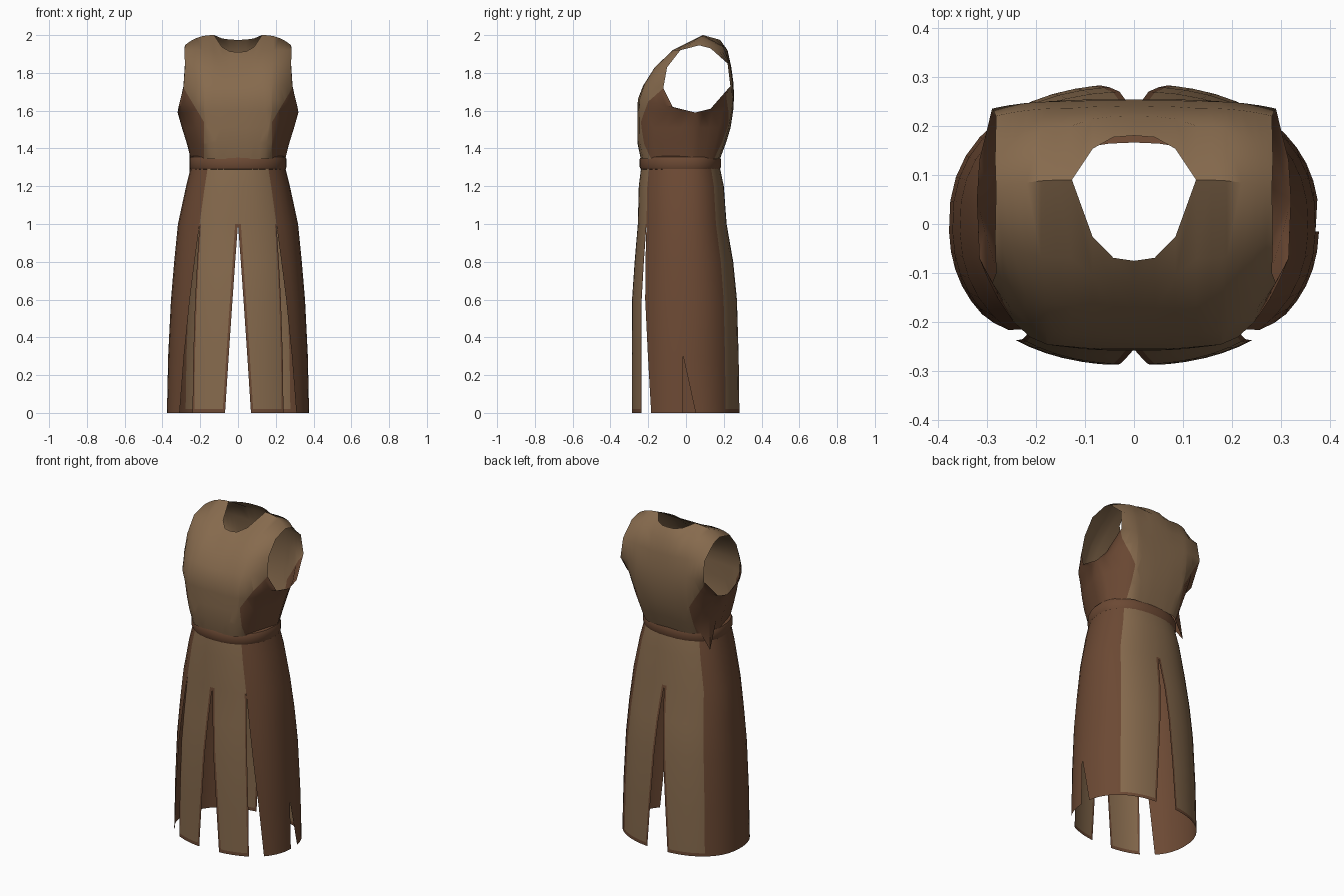
import bpy, bmesh, math
from mathutils import Vector

if "Cube" in bpy.data.objects:
    bpy.data.objects.remove(bpy.data.objects["Cube"], do_unlink=True)


def material(name, rgb):
    m = bpy.data.materials.new(name)
    m.use_nodes = True
    m.diffuse_color = (*rgb, 1)
    bsdf = m.node_tree.nodes["Principled BSDF"]
    bsdf.inputs["Base Color"].default_value = (*rgb, 1)
    bsdf.inputs["Roughness"].default_value = 0.9
    return m


TAN, BROWN = 0, 1
materials = [material("tan cloth", (0.24, 0.145, 0.075)),
             material("brown leather", (0.15, 0.067, 0.034))]


def finish(name, bm, angle=40):
    bmesh.ops.remove_doubles(bm, verts=bm.verts, dist=0.0005)
    bmesh.ops.recalc_face_normals(bm, faces=bm.faces)
    mesh = bpy.data.meshes.new(name)
    bm.to_mesh(mesh)
    bm.free()
    obj = bpy.data.objects.new(name, mesh)
    bpy.context.collection.objects.link(obj)
    for m in materials:
        mesh.materials.append(m)
    bpy.ops.object.select_all(action="DESELECT")
    obj.select_set(True)
    bpy.context.view_layer.objects.active = obj
    bpy.ops.object.shade_smooth_by_angle(angle=math.radians(angle))
    return obj


def grid(bm, rows, colour=lambda i, j: 0):
    verts = [[bm.verts.new(p) for p in row] for row in rows]
    for i in range(len(rows) - 1):
        for j in range(len(rows[0]) - 1):
            face = bm.faces.new((verts[i][j], verts[i][j + 1],
                                 verts[i + 1][j + 1], verts[i + 1][j]))
            face.material_index = colour(i, j)


def oval(angle, side, width, front, back, z):
    """Point on a squarish oval; angle 0 is the front, 180 the back."""
    a = math.radians(angle)
    c = math.cos(a)
    depth = -front if c > 0 else back
    return (side * width * max(0, math.sin(a)) ** 0.88, depth * abs(c) ** 0.88, z)


def lerp(a, b, t):
    return a + (b - a) * t


# Skirt: height, half width, front depth, back depth
skirt_rows = [(0, .377, .288, .285), (.02, .376, .288, .285), (.3, .37, .288, .28),
              (.6, .355, .286, .27), (.8, .338, .272, .25), (1, .318, .255, .215),
              (1.2, .275, .25, .2), (1.32, .245, .235, .175)]
SEAM, BACK_SEAM, EDGE = 37, 135, 1.8


def skirt_strip(bm, side, start, end, count, edges=(False, False), colour=TAN):
    """Strip between two angles that vary with height, with darker hemmed edges."""
    rows = []
    for z, w, f, b in skirt_rows:
        a0, a1 = start(z), end(z)
        angles = [lerp(a0, a1, i / count) for i in range(count + 1)]
        if edges[0]:
            angles.insert(1, a0 + EDGE)
        if edges[1]:
            angles.insert(-1, a1 - EDGE)
        rows.append([oval(a, side, w, f, b, z) for a in angles])
    last = len(rows[0]) - 2

    def pick(i, j):
        hem = i == 0
        border = skirt_rows[i][0] < 1 and ((edges[0] and j == 0) or (edges[1] and j == last))
        return BROWN if hem or border else colour
    grid(bm, rows, pick)


bm = bmesh.new()
for side in (1, -1):
    def opening(z):
        return max(0, 1 - z)

    def notch(z):
        return 10 * max(0, 1 - z / 0.3) if side > 0 else 0
    skirt_strip(bm, side, lambda z: 8.3 * opening(z), lambda z: SEAM, 5, (True, True))
    skirt_strip(bm, side, lambda z: SEAM + 16 * opening(z), lambda z: 88, 5, colour=BROWN)
    skirt_strip(bm, side, lambda z: 88 + notch(z), lambda z: BACK_SEAM, 5, colour=BROWN)
    skirt_strip(bm, side, lambda z: BACK_SEAM, lambda z: 180 - 8.5 * opening(z), 5, (False, True))
finish("skirt", bm)

# Belt: closed band with a softly rounded section
bm = bmesh.new()
section = [(-.012, 1.285), (.002, 1.29), (.008, 1.305), (.008, 1.34), (.002, 1.355), (-.012, 1.36)]
for side in (1, -1):
    grid(bm, [[oval(a, side, .25 + d, .238 + d, .178 + d, z) for a in range(0, 181, 10)]
              for d, z in section], lambda i, j: BROWN)
finish("belt", bm)

# Bodice, lower rings: height, half width, front depth, back depth
lower = [(1.345, .25, .24, .18), (1.43, .272, .257, .212), (1.51, .297, .258, .236)]
# Bodice, upper rows: half widths, then (y, z) along centre, neck and armhole lines
widths = [.32, .315, .289, .281, .283, .281]
front_lines = ([(-.257, 1.6), (-.255, 1.66), (-.228, 1.73), (-.18, 1.8), (-.12, 1.87), (-.075, 1.91)],
               [(-.25, 1.6), (-.249, 1.66), (-.222, 1.74), (-.165, 1.83), (-.07, 1.92), (.09, 2)],
               [(.05, 1.59), (-.07, 1.62), (-.12, 1.72), (-.1, 1.83), (-.03, 1.92), (.07, 1.946)])
back_lines = ([(.25, 1.6), (.254, 1.67), (.252, 1.74), (.24, 1.83), (.22, 1.92), (.18, 1.975)],
              [(.245, 1.6), (.252, 1.67), (.25, 1.74), (.236, 1.84), (.2, 1.94), (.09, 2)],
              [(.05, 1.59), (.13, 1.61), (.235, 1.73), (.22, 1.85), (.13, 1.93), (.07, 1.946)])
NECK = 0.45
fractions = [0, .15, .3, NECK, .56, .67, .78, .88, .95, 1]


def across(f, centre, neck, arm):
    if f <= NECK:
        return lerp(centre, neck, (f / NECK) ** 3)
    return lerp(neck, arm, ((f - NECK) / (1 - NECK)) ** 2.5)


bm = bmesh.new()
for side in (1, -1):
    for lines, sign, column in ((front_lines, -1, 2), (back_lines, 1, 3)):
        rows = []
        for ring in lower:
            y = sign * ring[column]
            rows.append([Vector((side * f * ring[1], across(f, y, y * .97, .03), ring[0]))
                         for f in fractions])
        for k, w in enumerate(widths):
            c, n, a = (Vector(line[k]) for line in lines)
            rows.append([Vector((side * f * w, *across(f, c, n, a))) for f in fractions])
        if side < 0 and sign > 0:
            # loose fold hanging over the belt
            rows[0][7] += Vector((-.035, .03, -.09))
        grid(bm, rows)


# Cut the colour borders into the bodice: upright seams, then slanted to the armholes
for side in (1, -1):
    for point, normal in (((.18 * side, 0, 1.5), (1, 0, 0)),
                          ((.18 * side, 0, 1.54), (1, 0, -.6 * side))):
        bmesh.ops.bisect_plane(bm, geom=bm.verts[:] + bm.edges[:] + bm.faces[:],
                               plane_co=point, plane_no=normal, dist=0.0001)
for face in bm.faces:
    c = face.calc_center_median()
    limit = .18 + max(0, c.z - 1.54) * .6
    face.material_index = BROWN if abs(c.x) > limit and c.z < 1.72 else TAN
finish("bodice", bm, 50)
